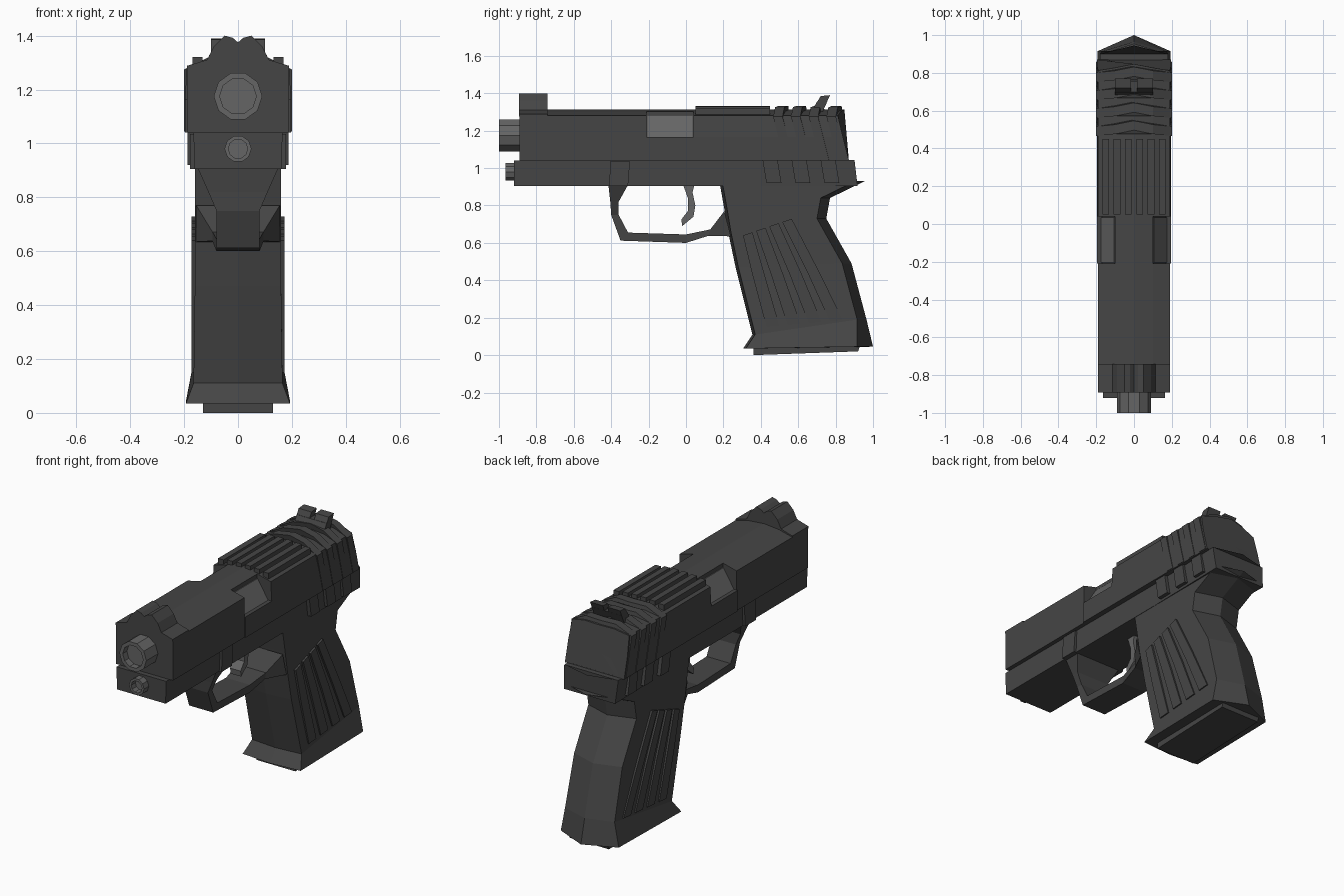
import bpy, bmesh, math

if "Cube" in bpy.data.objects:
    bpy.data.objects.remove(bpy.data.objects["Cube"])


def material(name, v):
    m = bpy.data.materials.new(name)
    m.diffuse_color = (v, v, v, 1)
    m.use_nodes = True
    m.node_tree.nodes["Principled BSDF"].inputs["Base Color"].default_value = m.diffuse_color
    return m


DARK, STEEL = material("dark_grey", 0.06), material("steel_grey", 0.13)


def loft(name, rings, mat=DARK):
    """Skin a list of equal-length point rings and cap both ends."""
    bm = bmesh.new()
    rows = [[bm.verts.new(p) for p in r] for r in rings]
    n = len(rows[0])
    for a, b in zip(rows, rows[1:]):
        for i in range(n):
            j = (i + 1) % n
            bm.faces.new((a[i], a[j], b[j], b[i]))
    bm.faces.new(rows[0])
    bm.faces.new(rows[-1])
    bmesh.ops.remove_doubles(bm, verts=bm.verts, dist=1e-5)
    bmesh.ops.recalc_face_normals(bm, faces=bm.faces)
    me = bpy.data.meshes.new(name)
    bm.to_mesh(me)
    bm.free()
    me.materials.append(mat)
    ob = bpy.data.objects.new(name, me)
    bpy.context.collection.objects.link(ob)
    return ob


def plate(name, pts, x0, x1, mat=DARK):
    """Side profile (y, z) extruded from x0 to x1."""
    return loft(name, [[(x, y, z) for y, z in pts] for x in (x0, x1)], mat)


def mirrored(half):
    return half + [(-x, z) for x, z in reversed(half) if x > 0]


def flat_ring(half, y):
    return [(x, y, z) for x, z in mirrored(half)]


def raked_ring(half, y, rake=0.25, wedge=0.045):
    """Ring swept back at the bottom and pointed backwards at the centre."""
    return [(x, y - rake * (z - 1.04) + wedge * (1 - abs(x) / 0.2), z)
            for x, z in mirrored(half)]


# Slide, with a sloped recess on each side for the ejection port
def slide_half(w, s, t):
    return [(w, 1.04), (w, 1.165), (s, 1.165), (t, 1.28), (0.1, 1.303), (0, 1.312)]


front, port, rear = slide_half(.19, .19, .19), slide_half(.197, .17, .1), slide_half(.197, .197, .19)
loft("slide", [flat_ring(front, -0.89), flat_ring(front, -0.21), flat_ring(port, -0.21),
               flat_ring(port, 0.04), flat_ring(rear, 0.04), raked_ring(rear, 0.87)])
for s in (-1, 1):
    pts = [(0.172, 1.167), (0.102, 1.279)]
    loft("port_cover", [[(s * (x + d), y, z) for (x, z), d in
                         ((pts[0], 0), (pts[1], 0), (pts[1], .004), (pts[0], .004))]
                        for y in (-0.205, 0.035)], STEEL)

# Chevron gripping ridges round the rear of the slide
ridge = [(0.15, 1.045), (0.2, 1.045), (0.2, 1.275), (0.1, 1.325), (0, 1.333)]
for i in range(4):
    y = 0.525 + 0.095 * i
    loft("slide_ridge", [raked_ring(ridge, y), raked_ring(ridge, y + 0.05)])

# Lengthwise ribs on top of the slide
for s in (-1, 1):
    for x in (0.03, 0.09, 0.15):
        top = 1.332 - 0.12 * max(0, x - 0.06)
        plate("top_rib", [(0.05, 1.27), (0.45, 1.27), (0.45, top), (0.05, top)],
              s * (x - 0.018), s * (x + 0.018))

# Sights
sight = [(0.19, 1.275), (0.19, 1.288), (0.115, 1.31), (0.09, 1.36), (0.05, 1.4), (0.02, 1.392), (0, 1.375)]
loft("front_sight", [flat_ring(sight, -0.893), flat_ring(sight, -0.74)])
for s in (-1, 1):
    plate("rear_sight_post", [(0.67, 1.3), (0.73, 1.3), (0.77, 1.39), (0.72, 1.385)], s * 0.015, s * 0.1)
plate("rear_sight_base", [(0.67, 1.3), (0.73, 1.3), (0.755, 1.355), (0.7, 1.355)], -0.1, 0.1)


# Barrel and guide rod: ten-sided tubes with a recessed bore
def tube(name, z, r, inner, y0, y1):
    def ring(rad, y):
        return [(rad * math.sin(a), y, z + rad * math.cos(a))
                for a in (math.tau * (i + .5) / 10 for i in range(10))]
    loft(name, [ring(r, y0), ring(r, y1), ring(inner, y1), ring(inner, y1 + 0.04)], STEEL)


tube("barrel", 1.175, 0.09, 0.068, -0.85, -1.0)
tube("guide_rod", 0.98, 0.05, 0.036, -0.88, -0.965)

# Frame under the slide
frame = [(0.162, 0.905), (0.165, 1.04), (0, 1.04)]
back = [(0.17, 0.92), (0.185, 1.042), (0, 1.042)]
loft("frame", [flat_ring(frame, -0.92), flat_ring(frame, 0.4),
               [(x, 0.9 + 0.045 * (1 - abs(x) / .185) - 0.1 * (z - 1.04), z)
                for x, z in mirrored([(0.17, 0.905), (0.18, 1.042), (0, 1.042)])]])
back_side = [(0.165, 0.925), (0.185, 1.042), (0, 1.042), (0, 0.935)]
for s in (-1, 1):
    plate("frame_block", [(-0.41, 0.905), (-0.31, 0.905), (-0.3, 1.035), (-0.405, 1.035)], s * 0.15, s * 0.178)
    for y in (0.42, 0.575, 0.73):
        plate("frame_ridge", [(y + .01, 0.92), (y + .09, 0.92), (y + .07, 1.04), (y - .01, 1.04)],
              s * 0.15, s * 0.187)

# Grip: front (y, z), back (y, z), half width, back wedge depth
sections = [((0.18, 0.92), (0.955, 0.93), .16, .05), ((0.205, 0.78), (0.77, 0.84), .16, .05),
            ((0.225, 0.66), (0.75, 0.73), .16, .05), ((0.265, 0.47), (0.885, 0.49), .16, .05),
            ((0.355, 0.11), (0.965, 0.19), .165, .05), ((0.305, 0.035), (1.0, 0.045), .193, .085)]
rings = []
for (fy, fz), (by, bz), w, d in sections:
    rings.append([(0, fy, fz), (w, fy + .015, fz), (w, by - d, bz),
                  (0, by, bz), (-w, by - d, bz), (-w, fy + .015, fz)])
loft("grip", rings)
plate("magazine_base", [(0.36, 0.0), (0.92, 0.02), (0.93, 0.05), (0.36, 0.05)], -0.13, 0.13)

# Four bent ribs on each grip side
for s in (-1, 1):
    for i in range(4):
        a, b, c = 0.305 + .07 * i, 0.355 + .1 * i, 0.43 + .113 * i
        za, zc = 0.64 + .024 * i, 0.15 + .01 * i
        plate("grip_rib", [(a, za), (b, 0.43), (c, zc), (c + .07, zc + .006),
                           (b + .065, 0.43), (a + .05, za + .017)], s * 0.14, s * 0.172)

# Trigger guard: outer (y, z), inner (y, z), half width
guard = [((-.415, .91), (-.31, .91), .15), ((-.405, .82), (-.36, .82), .11),
         ((-.4, .75), (-.36, .75), .08), ((-.35, .612), (-.31, .655), .08),
         ((0, .6), (0, .645), .08), ((.12, .638), (.13, .672), .095), ((.24, .635), (.205, .77), .155)]
loft("trigger_guard", [[(-w, *o), (w, *o), (w, *i), (-w, *i)] for o, i, w in guard])

# Trigger
plate("trigger", [(-0.015, 0.91), (0.045, 0.91), (0.035, 0.87), (0.05, 0.8), (0.04, 0.74), (-0.02, 0.69),
                  (-0.025, 0.725), (0.01, 0.77), (0.01, 0.84)], -0.035, 0.035, STEEL)
